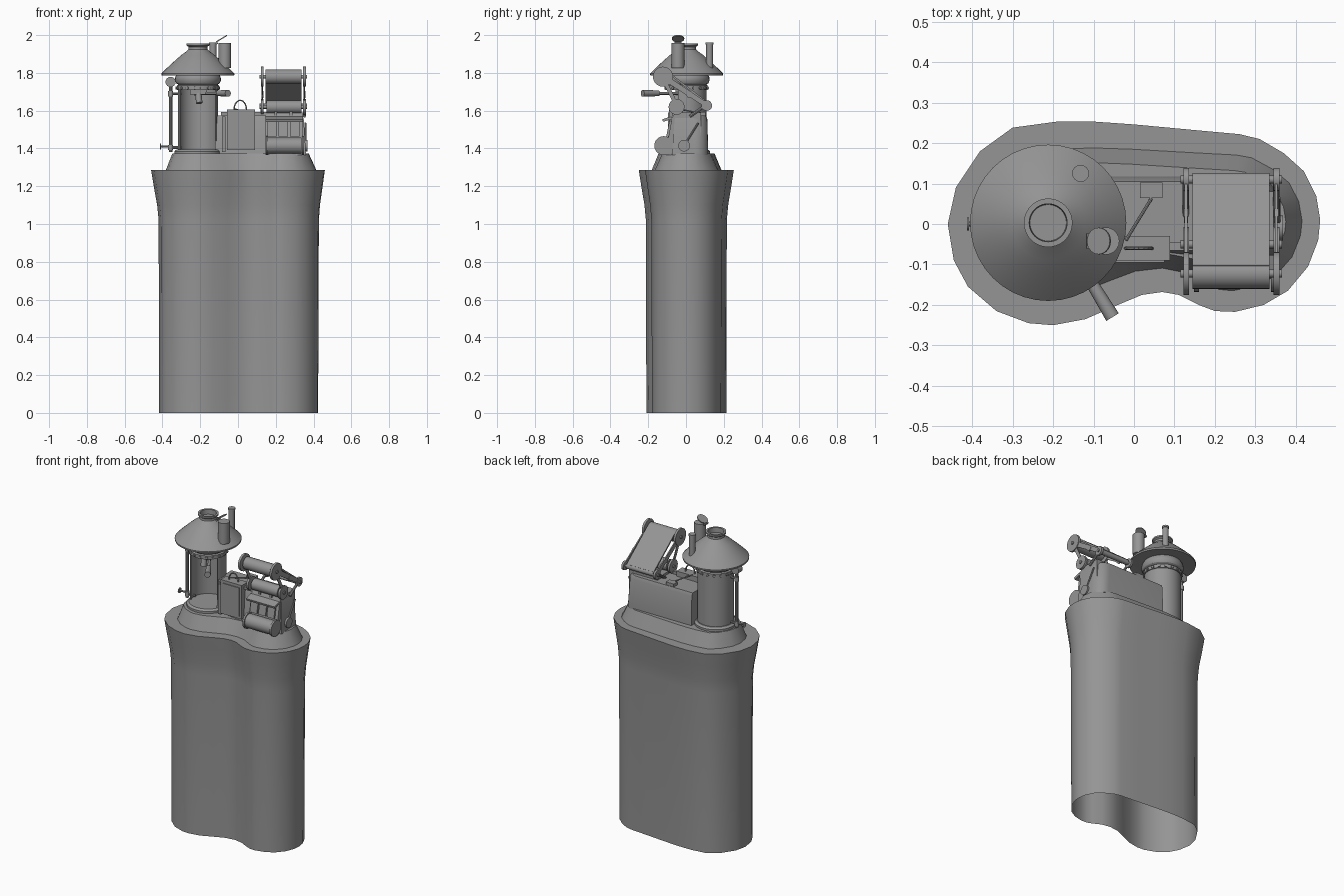
import bpy, bmesh, math
from mathutils import Vector

cube = bpy.data.objects.get("Cube")
if cube:
    bpy.data.objects.remove(cube, do_unlink=True)

grey = bpy.data.materials.new("plain grey")
grey.use_nodes = True
GREY = (0.3, 0.3, 0.3, 1)
grey.diffuse_color = GREY
grey.node_tree.nodes["Principled BSDF"].inputs["Base Color"].default_value = GREY


def finish(name, bm, flip_check=True):
    if flip_check:
        bmesh.ops.recalc_face_normals(bm, faces=bm.faces)
    mesh = bpy.data.meshes.new(name)
    bm.to_mesh(mesh)
    bm.free()
    mesh.materials.append(grey)
    ob = bpy.data.objects.new(name, mesh)
    bpy.context.collection.objects.link(ob)
    bpy.ops.object.select_all(action='DESELECT')
    ob.select_set(True)
    bpy.context.view_layer.objects.active = ob
    bpy.ops.object.shade_smooth_by_angle(angle=math.radians(32))
    return ob


def loft(name, rings, cap_start=True, cap_end=True, wrap=False):
    """Skin closed rings of equal length."""
    bm = bmesh.new()
    rows = [[bm.verts.new(p) for p in ring] for ring in rings]
    n = len(rows[0])
    pairs = list(zip(rows, rows[1:])) + ([(rows[-1], rows[0])] if wrap else [])
    for a, b in pairs:
        for i in range(n):
            j = (i + 1) % n
            bm.faces.new((a[i], a[j], b[j], b[i]))
    if cap_start and not wrap:
        bm.faces.new(rows[0][::-1])
    if cap_end and not wrap:
        bm.faces.new(rows[-1])
    return finish(name, bm)


def lathe(name, profile, centre, seg=32, **caps):
    """Turn a list of (radius, z) round a vertical axis."""
    turn = [2 * math.pi * i / seg for i in range(seg)]
    return loft(name, [[(centre[0] + r * math.cos(a), centre[1] + r * math.sin(a), z)
                        for a in turn] for r, z in profile], **caps)


def rod(name, start, end, r, r2=None, seg=16):
    start, end = Vector(start), Vector(end)
    q = (end - start).to_track_quat('Z', 'Y')
    rings = []
    for p, rad in ((start, r), (end, r2 or r)):
        rings.append([p + q @ Vector((rad * math.cos(t), rad * math.sin(t), 0))
                      for t in (2 * math.pi * i / seg for i in range(seg))])
    return loft(name, rings)


def axle(name, x0, x1, y, z, r, seg=24):
    return rod(name, (x0, y, z), (x1, y, z), r, seg=seg)


def box(name, centre, size, tilt=0):
    bm = bmesh.new()
    bmesh.ops.create_cube(bm, size=1)
    for v in bm.verts:
        v.co = Vector(a * b for a, b in zip(v.co, size))
    ob = finish(name, bm)
    ob.location, ob.rotation_euler.x = centre, tilt
    return ob


def prism(name, side, x0, x1):
    """Extrude a (y, z) outline along x."""
    return loft(name, [[(x, y, z) for y, z in side] for x in (x0, x1)])


# Kidney-shaped pedestal
outline = [Vector(p) for p in (
    (-.46, 0), (-.445, -.09), (-.41, -.155), (-.34, -.215), (-.26, -.245), (-.2, -.25),
    (-.12, -.235), (-.04, -.2), (.02, -.175), (.07, -.168), (.11, -.175), (.16, -.2),
    (.2, -.215), (.25, -.217), (.32, -.2), (.38, -.165), (.43, -.105), (.455, -.04),
    (.46, .01), (.45, .07), (.42, .13), (.37, .175), (.31, .21), (.26, .222), (.15, .232),
    (0, .246), (-.1, .253), (-.19, .253), (-.3, .238), (-.38, .18), (-.44, .09))]


def inset(z, left, right):
    ring = []
    for i, p in enumerate(outline):
        d = (outline[(i + 1) % len(outline)] - outline[i - 1]).normalized()
        amount = left + (right - left) * (p.x + .46) / .92
        q = p + Vector((-d.y, d.x)) * amount
        ring.append((q.x, q.y, z))
    return ring


loft("pedestal", [inset(0, .042, .036), inset(1.02, .04, .032), inset(1.1, .032, .026),
                  inset(1.2, .014, .012), inset(1.285, 0, 0), inset(1.285, .078, .045),
                  inset(1.372, .112, .085)], cap_start=False)

# Round tower: open-fronted shell on a base ring
T = (-.212, .003)
lathe("tower_base", [(.125, 1.36), (.125, 1.385), (.112, 1.395), (.105, 1.395)], T)
arc = [math.radians(-25 + 230 * i / 28) for i in range(29)]
loft("tower_shell", [[(T[0] + r * math.cos(a), T[1] + r * math.sin(a), z)
                      for r, z in ((.106, 1.39), (.106, 1.725), (.1, 1.725), (.1, 1.39))]
                     for a in arc])
lathe("tower_collar", [(.1, 1.71), (.112, 1.71), (.112, 1.733), (.104, 1.738), (.115, 1.745),
                       (.122, 1.76), (.12, 1.778), (.108, 1.8)], T)
for i in range(18):
    a = math.tau * i / 18
    rod("collar_rivet", (T[0] + .108 * math.cos(a), T[1] + .108 * math.sin(a), 1.72),
        (T[0] + .118 * math.cos(a), T[1] + .118 * math.sin(a), 1.72), .008, seg=8)

# Bell roof with open chimney neck
lathe("roof", [(.1, 1.795), (.192, 1.787), (.193, 1.797), (.165, 1.825), (.125, 1.862),
               (.09, 1.893), (.064, 1.912), (.051, 1.925), (.05, 1.938), (.06, 1.945),
               (.06, 1.955), (.047, 1.955), (.045, 1.925)], T, 40)

# Exhaust pipes with hinged lid
rod("wide_pipe", (-.07, -.042, 1.825), (-.07, -.042, 1.957), .034, seg=20)
rod("pipe_lid", (-.085, -.042, 1.979), (-.088, -.042, 1.984), .033, seg=20)
rod("lid_hinge", (-.112, -.06, 1.957), (-.112, -.024, 1.957), .006, seg=8)
rod("thin_pipe", (-.132, .125, 1.79), (-.132, .125, 1.96), .018)
rod("thin_pipe_rim", (-.132, .125, 1.95), (-.132, .125, 1.962), .021)

# Sighting scope and hand lever inside the tower
box("scope_body", (-.21, -.02, 1.7), (.09, .07, .03))
rod("scope_column", (T[0], T[1], 1.68), (T[0], T[1], 1.79), .02)
rod("scope_eyepiece", (-.21, -.04, 1.69), (-.205, -.055, 1.64), .017)
rod("lever_arm", (-.21, .02, 1.692), (-.105, -.145, 1.692), .008)
rod("lever_grip", (-.105, -.145, 1.692), (-.053, -.23, 1.692), .015, .018)

# Side pipe on the outside of the tower
rod("side_pipe", (-.357, 0, 1.38), (-.357, 0, 1.75), .009, seg=10)
rod("side_pipe_head", (-.357, -.02, 1.752), (-.357, .02, 1.752), .027)
for z in (1.405, 1.69):
    rod("side_pipe_bracket", (-.36, 0, z), (-.3, 0, z), .007, seg=8)
    rod("side_pipe_joint", (-.357, 0, z - .014), (-.357, 0, z + .014), .014, seg=12)
rod("valve_stem", (-.41, 0, 1.41), (-.35, 0, 1.41), .006, seg=8)
rod("valve_wheel", (-.413, 0, 1.41), (-.407, 0, 1.41), .016, seg=12)

# Housing behind the machine, with a rounded corner


def housing_ring(z, front, back, right):
    pts = [(-.12, front + .03), (.12, front), (right, front)]
    pts += [(right - .07 + .07 * math.cos(a), back - .07 + .07 * math.sin(a))
            for a in (math.pi / 2 * i / 6 for i in range(7))]
    return [(x, y, z) for x, y in pts + [(-.12, back)]]


loft("housing", [housing_ring(1.365, -.075, .118, .36), housing_ring(1.555, -.06, .113, .348),
                 housing_ring(1.575, -.05, .105, .338)])
box("housing_ledge", (.03, -.055, 1.583), (.24, .02, .018))
box("cabinet", (.015, -.06, 1.5), (.148, .06, .215))
box("cabinet_door", (.015, -.092, 1.5), (.12, .006, .18))
box("cabinet_post", (-.075, -.06, 1.475), (.02, .04, .19))
box("switch_box", (.043, .083, 1.583), (.056, .038, .022))
rod("switch_rod", (.043, .063, 1.588), (-.02, -.04, 1.61), .004, seg=8)
loop = [(.012 + .033 * math.cos(a), -.06, 1.605 + .05 * math.sin(a))
        for a in (math.pi * i / 10 for i in range(11))]
for p, q in zip(loop, loop[1:]):
    rod("cable_loop", p, q, .004, seg=6)

# Machine front: sloping body, panels and drum
prism("machine_body", [(-.11, 1.365), (.08, 1.365), (.08, 1.59), (-.058, 1.59), (-.075, 1.56)],
      .145, .345)
for i in range(3):
    box("front_panel", (.18 + .06 * i, -.09, 1.505), (.05, .012, .085), -.2)
box("panel_sill", (.245, -.1, 1.555), (.2, .05, .014), .3)
axle("lower_drum", .16, .335, -.118, 1.415, .043)
for x in (.148, .338):
    axle("lower_drum_end", x, x + .012, -.118, 1.415, .05)
axle("side_knob", .34, .368, -.01, 1.415, .031)
rod("side_link", (.357, -.01, 1.415), (.357, .065, 1.535), .005, seg=8)

# Tilted belt frame on the top
hi, lo, mid = (-.122, 1.78), (.11, 1.627), (-.05, 1.62)
axle("upper_roller", .145, .335, *hi, .038)
axle("back_roller", .145, .335, *lo, .016)
axle("middle_roller", .15, .335, *mid, .035)
prism("belt", [(-.103, 1.814), (.119, 1.642), (.113, 1.635), (-.109, 1.806)], .145, .335)
for x in (.122, .345):
    axle("upper_wheel", x, x + .014, *hi, .053)
    axle("back_wheel", x, x + .014, *lo, .028)
    axle("middle_wheel", x, x + .014, *mid, .042)
    prism("frame_arm", [(-.115, 1.795), (.118, 1.64), (.105, 1.617), (-.135, 1.77)],
          x + .003, x + .01)
    prism("frame_strut", [(-.105, 1.765), (-.035, 1.62), (-.055, 1.615), (-.13, 1.765)],
          x + .004, x + .009)
    rod("frame_leg", (x + .006, .1, 1.625), (x + .006, .02, 1.57), .008, seg=8)
    axle("frame_nut", x + .002, x + .012, .02, 1.685, .018)
for y, z in (hi, lo, mid):
    axle("axle_shaft", .115, .365, y, z, .01, seg=12)
for x in (.2, .28):
    box("roller_bracket", (x, -.045, 1.6), (.015, .06, .05))
